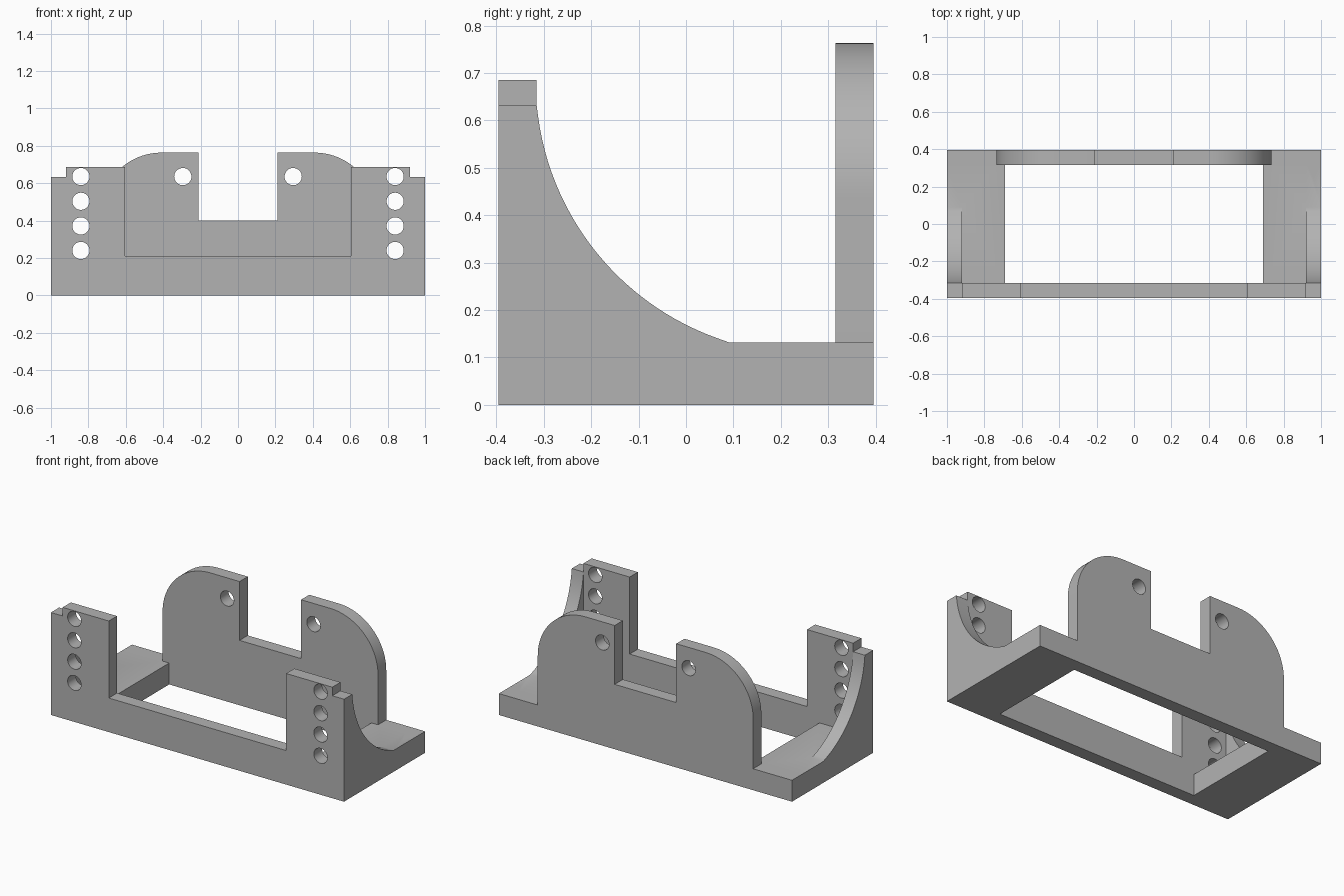
import bpy, bmesh, math

cube = bpy.data.objects.get("Cube")
if cube:
    bpy.data.objects.remove(cube, do_unlink=True)

W, D, T = 1.0, 0.395, 0.08      # half width, half depth, plate thickness
BASE = 0.132                    # base height

grey = bpy.data.materials.new("plain grey")
grey.use_nodes = True
colour = (0.45, 0.45, 0.45, 1)
grey.diffuse_color = colour
grey.node_tree.nodes["Principled BSDF"].inputs["Base Color"].default_value = colour


def prism(name, profile, axis, start, end):
    """Extrude a 2D outline along x or y."""
    def place(p, d):
        return (d, p[0], p[1]) if axis == "x" else (p[0], d, p[1])
    bm = bmesh.new()
    face = bm.faces.new([bm.verts.new(place(p, start)) for p in profile])
    moved = bmesh.ops.extrude_face_region(bm, geom=[face])["geom"]
    verts = [v for v in moved if isinstance(v, bmesh.types.BMVert)]
    step = end - start
    bmesh.ops.translate(bm, verts=verts, vec=(step, 0, 0) if axis == "x" else (0, step, 0))
    bmesh.ops.recalc_face_normals(bm, faces=bm.faces)
    mesh = bpy.data.meshes.new(name)
    bm.to_mesh(mesh)
    bm.free()
    mesh.materials.append(grey)
    obj = bpy.data.objects.new(name, mesh)
    bpy.context.collection.objects.link(obj)
    return obj


def arc(cx, cz, r, a0, a1, n):
    angles = [math.radians(a0 + (a1 - a0) * i / n) for i in range(n + 1)]
    return [(cx + r * math.cos(a), cz + r * math.sin(a)) for a in angles]


def mirrored(half):
    """Complete a right-hand outline with its mirror image."""
    return half + [(-x, z) for x, z in reversed(half)]


def combine(target, other, operation):
    mod = target.modifiers.new(operation.lower(), "BOOLEAN")
    mod.operation = operation
    mod.solver = "EXACT"
    mod.object = other
    bpy.context.view_layer.objects.active = target
    bpy.ops.object.modifier_apply(modifier=mod.name)
    bpy.data.objects.remove(other, do_unlink=True)


# Front plate with two stepped towers
bracket = prism("servo_bracket", mirrored([
    (W, 0), (W, 0.632), (0.92, 0.632), (0.92, 0.685), (0.605, 0.685), (0.605, 0.21),
]), "y", -D, -D + T)

# Back plate with rounded shoulders and a centre notch
shoulder = arc(0.41, 0.438, 0.325, 0, 90, 24)
back = prism("back_plate", mirrored(
    [(W, 0), (W, BASE), (0.735, BASE)] + shoulder + [(0.21, 0.763), (0.21, 0.40)]
), "y", D - T, D)
combine(bracket, back, "UNION")

# Base rails and curved side gussets
gusset_curve = arc(0.26, 0.684, 0.577, 185.2, 252.9, 28)
gusset_curve[0], gusset_curve[-1] = (-D + T, 0.632), (0.09, BASE)
for side in (-1, 1):
    rail = prism("side_rail", [(-D, 0), (D, 0), (D, BASE), (-D, BASE)],
                 "x", side * 0.69, side * W)
    combine(bracket, rail, "UNION")
    gusset = prism("side_gusset", [(-D, 0), (D, 0), (D, BASE)]
                   + gusset_curve[::-1] + [(-D, 0.632)], "x", side * 0.92, side * W)
    combine(bracket, gusset, "UNION")

# Bolt holes: four in each tower, one in each back shoulder
holes = [(0.84, z, -D) for z in (0.24, 0.371, 0.503, 0.635)] + [(0.295, 0.635, D - T)]
for side in (-1, 1):
    for x, z, y in holes:
        circle = arc(side * x, z, 0.046, 0, 360, 32)[:-1]
        drill = prism("hole_cutter", circle, "y", y - 0.02, y + T + 0.02)
        drill.hide_render = True
        combine(bracket, drill, "DIFFERENCE")

# Smooth the curves, keep the edges crisp
bpy.ops.object.select_all(action="DESELECT")
bracket.select_set(True)
bpy.context.view_layer.objects.active = bracket
bpy.ops.object.shade_smooth_by_angle(angle=math.radians(30))
